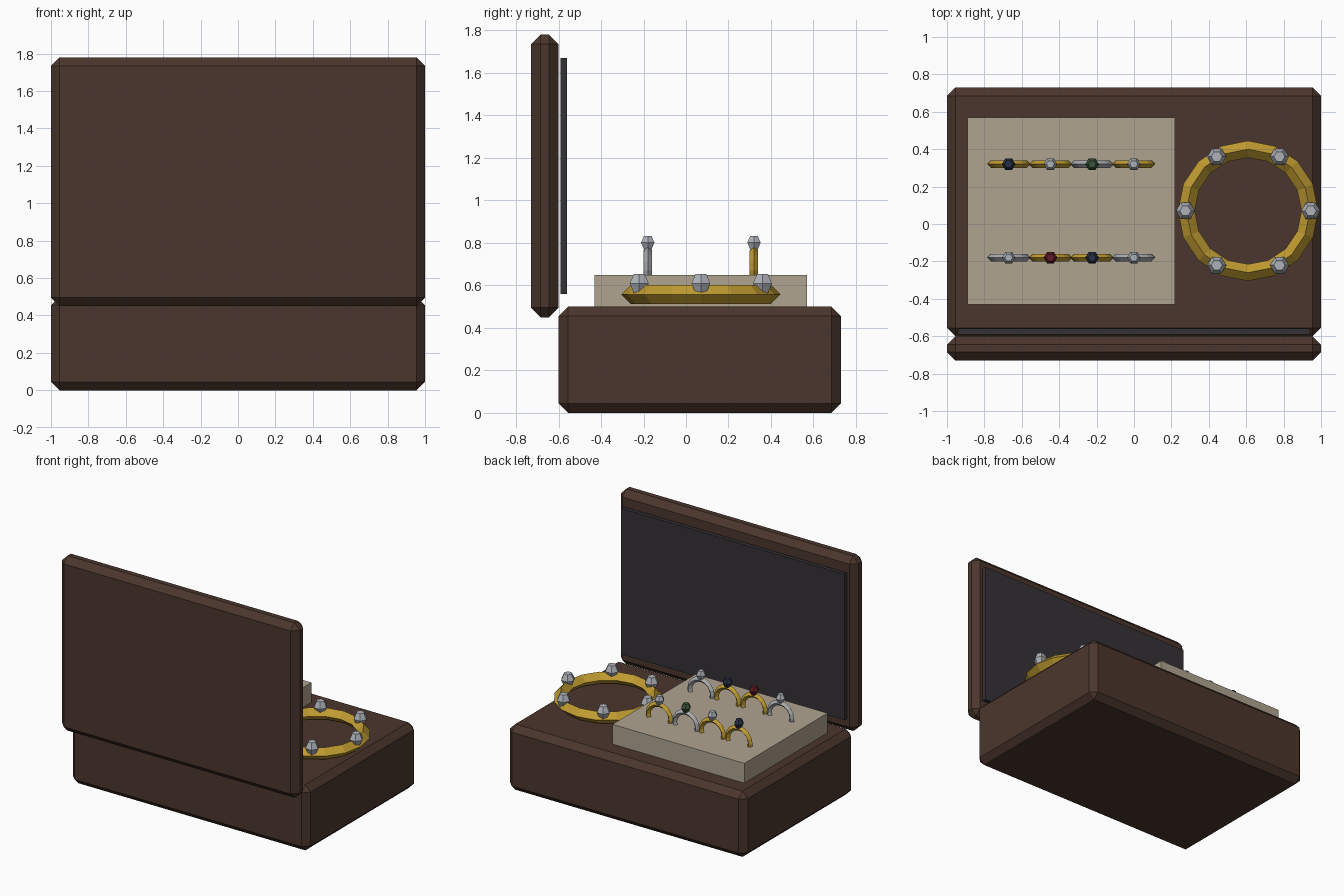
import bpy, bmesh
from math import cos, sin, pi, radians

if "Cube" in bpy.data.objects:
    bpy.data.objects.remove(bpy.data.objects["Cube"])


def mat(name, r, g, b):
    m = bpy.data.materials.new(name)
    m.diffuse_color = (r, g, b, 1)
    m.use_nodes = True
    m.node_tree.nodes["Principled BSDF"].inputs["Base Color"].default_value = m.diffuse_color
    return m


WOOD = mat("dark_wood", 0.07, 0.037, 0.026)
VELVET = mat("velvet", 0.035, 0.031, 0.036)
CREAM = mat("cream", 0.43, 0.37, 0.28)
GOLD = mat("gold", 0.53, 0.33, 0.03)
SILVER = mat("silver", 0.40, 0.41, 0.43)
CLEAR = mat("clear_stone", 0.42, 0.45, 0.49)
BLUE = mat("blue_stone", 0.02, 0.03, 0.06)
GREEN = mat("green_stone", 0.04, 0.09, 0.04)
RED = mat("red_stone", 0.12, 0.012, 0.025)


def box(name, x, y, z, material, chamfer=0):
    """Box from (min, max) ranges with an optional flat chamfer."""
    bpy.ops.mesh.primitive_cube_add(
        size=1, location=[(a + b) / 2 for a, b in (x, y, z)])
    ob = bpy.context.object
    ob.name = name
    for v in ob.data.vertices:
        for i, (a, b) in enumerate((x, y, z)):
            v.co[i] *= b - a
    if chamfer:
        mod = ob.modifiers.new("chamfer", 'BEVEL')
        mod.width = chamfer
        mod.segments = 1
    ob.data.materials.append(material)
    return ob


def band(name, loc, major, minor, material, upright=False):
    """Low-poly ring with a diamond cross-section."""
    bpy.ops.mesh.primitive_torus_add(
        location=loc, rotation=(radians(90) if upright else 0, 0, 0),
        major_radius=major, minor_radius=minor,
        major_segments=16, minor_segments=4)
    ob = bpy.context.object
    ob.name = name
    ob.data.materials.append(material)


def gem(name, loc, r, material):
    """Six-sided cut stone: narrow foot, wide girdle, flat table."""
    bm = bmesh.new()
    rings = [[bm.verts.new((k * r * cos(i * pi / 3), k * r * sin(i * pi / 3), h * r))
              for i in range(6)]
             for k, h in ((0.55, -0.9), (1.0, 0.05), (0.58, 0.92))]
    for lo, hi in zip(rings, rings[1:]):
        for i in range(6):
            j = (i + 1) % 6
            bm.faces.new((lo[i], lo[j], hi[j], hi[i]))
    bm.faces.new(rings[0][::-1])
    bm.faces.new(rings[-1])
    me = bpy.data.meshes.new(name)
    bm.to_mesh(me)
    bm.free()
    me.materials.append(material)
    ob = bpy.data.objects.new(name, me)
    ob.location = loc
    bpy.context.collection.objects.link(ob)


# Case, open lid and lid lining
box("case_base", (-1, 1), (-0.60, 0.73), (0, 0.50), WOOD, 0.045)
box("case_lid", (-1, 1), (-0.73, -0.60), (0.45, 1.78), WOOD, 0.045)
box("lid_lining", (-0.94, 0.94), (-0.59, -0.56), (0.56, 1.67), VELVET)

# Cushion holding the rings
box("ring_cushion", (-0.89, 0.22), (-0.43, 0.57), (0.50, 0.65), CREAM)

# Two rows of rings: y, then (band, stone) pairs from left to right
rows = [
    ("back", 0.32, [(GOLD, BLUE), (GOLD, CLEAR), (SILVER, GREEN), (GOLD, CLEAR)]),
    ("front", -0.18, [(SILVER, CLEAR), (GOLD, RED), (GOLD, BLUE), (SILVER, CLEAR)]),
]
for row, y, pairs in rows:
    for i, (metal, stone) in enumerate(pairs):
        x = -0.67 + i * 0.223
        band(f"{row}_ring_band_{i + 1}", (x, y, 0.67), 0.095, 0.02, metal, True)
        gem(f"{row}_ring_stone_{i + 1}", (x, y, 0.80), 0.036, stone)

# Bracelet with six stones
band("bracelet_band", (0.61, 0.07, 0.558), 0.33, 0.045, GOLD)
for i in range(6):
    a = i * pi / 3
    gem(f"bracelet_stone_{i + 1}",
        (0.61 + 0.335 * cos(a), 0.07 + 0.335 * sin(a), 0.607), 0.051, CLEAR)
